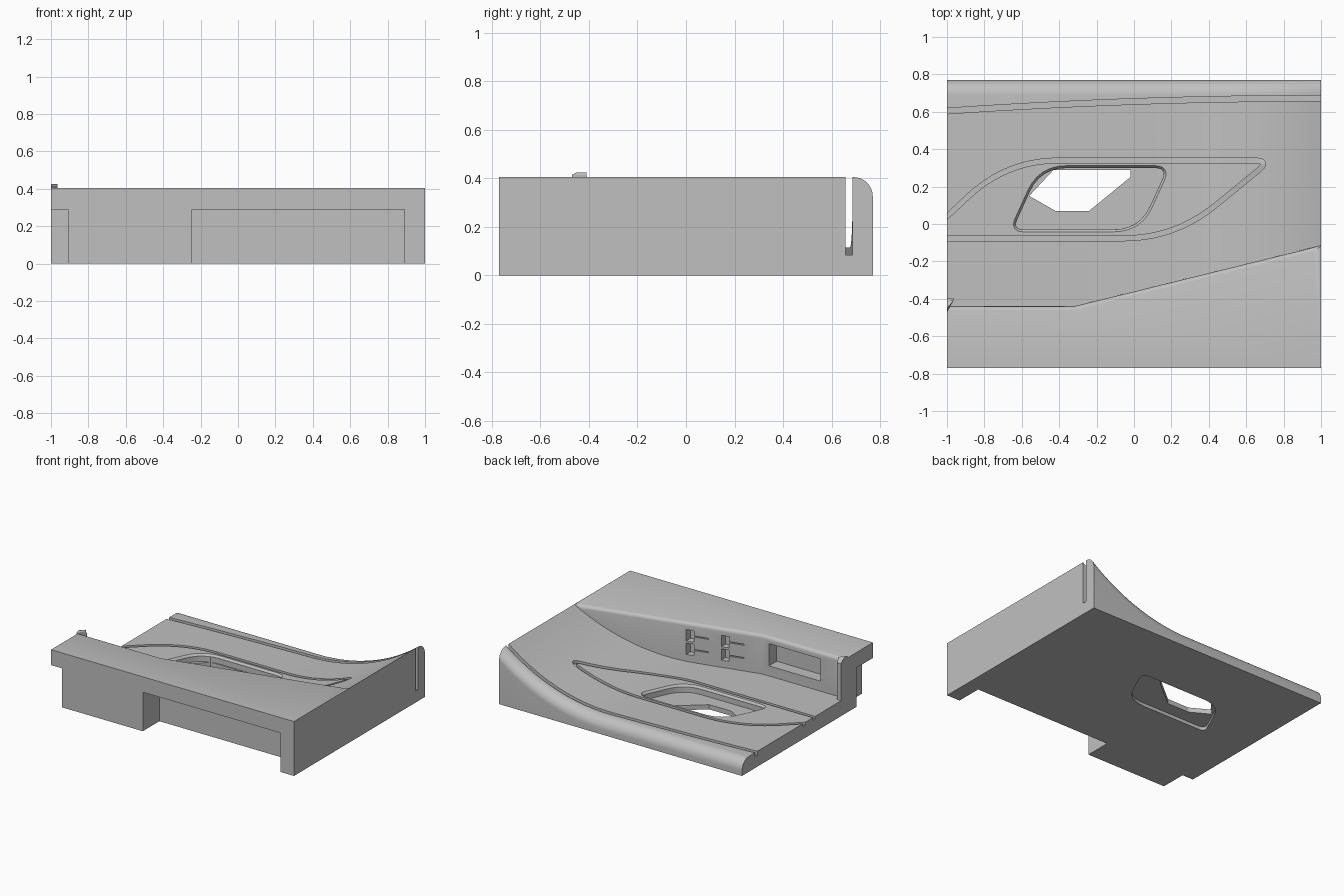
import bpy, bmesh, math
from mathutils import Vector

cube = bpy.data.objects.get("Cube")
if cube:
    bpy.data.objects.remove(cube)

HEIGHT, FLOOR, BACK, ROUND = 0.405, 0.115, 0.77, 0.08
RADIUS, BEND = 1.39, 0.15

grey = bpy.data.materials.new("plain_grey")
grey.use_nodes = True
colour = (0.53, 0.53, 0.53, 1)
grey.diffuse_color = colour
grey.node_tree.nodes["Principled BSDF"].inputs["Base Color"].default_value = colour


def loft(name, sections):
    """Closed solid through matching rings of points."""
    bm = bmesh.new()
    rings = [[bm.verts.new(p) for p in ring] for ring in sections]
    n = len(rings[0])
    for a, b in zip(rings, rings[1:]):
        for i in range(n):
            j = (i + 1) % n
            bm.faces.new((a[i], a[j], b[j], b[i]))
    bm.faces.new(rings[0][::-1])
    bm.faces.new(rings[-1])
    bmesh.ops.recalc_face_normals(bm, faces=bm.faces)
    if bm.calc_volume(signed=True) < 0:
        bmesh.ops.reverse_faces(bm, faces=bm.faces)
    mesh = bpy.data.meshes.new(name)
    bm.to_mesh(mesh)
    bm.free()
    mesh.materials.append(grey)
    obj = bpy.data.objects.new(name, mesh)
    bpy.context.collection.objects.link(obj)
    return obj


def prism(name, outline, z0, z1):
    return loft(name, [[(x, y, z) for x, y in outline] for z in (z0, z1)])


def box(name, x0, x1, y0, y1, z0, z1):
    return prism(name, [(x0, y0), (x1, y0), (x1, y1), (x0, y1)], z0, z1)


def rounded(corners, steps=6):
    """Round each (x, y, radius) corner of an outline."""
    pts = []
    for i, (x, y, r) in enumerate(corners):
        c = Vector((x, y))
        a = c + (Vector(corners[i - 1][:2]) - c).normalized() * r
        b = c + (Vector(corners[(i + 1) % len(corners)][:2]) - c).normalized() * r
        for k in range(steps + 1):
            t = k / steps
            pts.append(a * (1 - t) ** 2 + c * 2 * t * (1 - t) + b * t * t)
    return pts


def offset(path, d, closed=True):
    out = []
    for i, p in enumerate(path):
        a = path[i - 1] if closed or i else p
        b = path[(i + 1) % len(path)] if closed or i < len(path) - 1 else p
        t = (b - a).normalized()
        out.append(p + Vector((-t.y, t.x)) * d)
    return out


def floor_z(x):
    if x <= BEND:
        return FLOOR
    return FLOOR + RADIUS - math.sqrt(RADIUS ** 2 - (x - BEND) ** 2)


def wall_y(x):
    return -0.44 + max(0, x + 0.32) * 0.246


def volume(mesh):
    bm = bmesh.new()
    bm.from_mesh(mesh)
    v = bm.calc_volume(signed=True)
    bm.free()
    return v


body = box("body", -1, 1, -BACK, BACK, 0, HEIGHT)


def cut(tool):
    """Subtract a tool, keeping the first solver result that is sound."""
    before = volume(body.data)
    least = before - volume(tool.data) - 0.001
    for solver in ("MANIFOLD", "EXACT", "FLOAT"):
        mod = body.modifiers.new(tool.name, "BOOLEAN")
        mod.operation, mod.solver, mod.object = "DIFFERENCE", solver, tool
        bpy.context.view_layer.update()
        shape = body.evaluated_get(bpy.context.evaluated_depsgraph_get())
        mesh = bpy.data.meshes.new_from_object(shape)
        body.modifiers.remove(mod)
        if len(mesh.polygons) > 5 and max(least, 0.1) < volume(mesh) < before - 1e-7:
            body.data = mesh
            break
    bpy.data.objects.remove(tool)


# Hollow tray: upswept floor, rounded back edge, softened wall edge
def tray_ring(x):
    z, w, f = floor_z(x), wall_y(x), 0.025
    ring = [(w - f, 0.7), (w - f, max(HEIGHT + 0.001, z + 0.004))]
    for k in range(1, 5):
        a = math.radians(22.5 * k)
        ring.append((w - f + f * math.sin(a),
                     max(HEIGHT - f + f * math.cos(a), z + 0.0005 * (5 - k))))
    ring.append((w + 0.0005, z))
    for k in range(11):
        a = math.radians(9 * k)
        ring.append((BACK - ROUND + ROUND * math.sin(a), z - ROUND + ROUND * math.cos(a)))
    ring += [(1, z - ROUND), (1, 0.7)]
    return [(x, y, h) for y, h in ring]


stations = [-1.1, -0.32] + [BEND + 0.85 * i / 20 for i in range(21)] + [1.03]
cut(loft("tray_space", [tray_ring(x) for x in stations]))

# Underside notches along the front
cut(box("corner_notch", -1.1, -0.91, -1, -0.575, -0.1, 0.29))
cut(box("wide_notch", -0.245, 0.89, -1, -0.575, -0.1, 0.29))

# Long slot near the back edge
back_line = [Vector((x, 0.672 - 0.017 * (1 - x) ** 2)) for x in [-1.1 + 0.1 * i for i in range(23)]]
cut(prism("back_slot", offset(back_line, 0.015, False) + offset(back_line, -0.015, False)[::-1],
          0.085, 0.6))

# Shallow groove looping over the floor, following its height, open at one end
loop = rounded([(-1.3, -0.077, 0.05), (0.22, -0.077, 0.28), (0.73, 0.34, 0.09),
                (-0.68, 0.34, 0.28), (-1.3, -0.24, 0.05)], 10)
fine = []
for a, b in zip(loop, loop[1:]):
    n = max(1, int((b - a).length / 0.03))
    fine += [a.lerp(b, k / n) for k in range(n)]
fine = [p for p in fine if p.x > -1.05 and p.y > -0.08]
left, right = offset(fine, 0.013, False), offset(fine, -0.013, False)
cut(loft("floor_groove", [[(a.x, a.y, floor_z(c.x) - 0.02), (b.x, b.y, floor_z(c.x) - 0.02),
                           (b.x, b.y, floor_z(c.x) + 0.05), (a.x, a.y, floor_z(c.x) + 0.05)]
                          for a, b, c in zip(left, right, fine)]))

# Opening with chamfered rim, inner ledge and a through hole
opening = rounded([(-0.65, -0.03, 0.06), (0.03, -0.03, 0.14), (0.18, 0.3, 0.07), (-0.5, 0.3, 0.14)])
rim = offset(opening, -0.012)
cut(loft("opening_rim", [[(*p, z) for p in line] for line, z in
                         ((opening, FLOOR - 0.015), (rim, FLOOR), (rim, 0.3))]))
cut(prism("opening_top", offset(opening, 0.001), 0.06, 0.3))
cut(prism("opening_bottom", opening, -0.1, 0.025))
hole = [(-0.56, 0.15), (-0.42, 0.07), (-0.24, 0.07), (-0.02, 0.25), (-0.02, 0.29), (-0.43, 0.29)]
cut(prism("through_hole", hole, 0.01, 0.2))

# Rectangular pocket in the inner wall
cut(box("wall_pocket", -0.8, -0.375, -0.53, -0.4, 0.19, 0.355))


# Two by two sockets with thin slits in the slanted wall
def wall_box(name, x0, x1, depth, z0, z1):
    cut(prism(name, [(x0, wall_y(x0) - depth), (x1, wall_y(x1) - depth),
                     (x1, wall_y(x1) + 0.03), (x0, wall_y(x0) + 0.03)], z0, z1))


for x in (-0.06, 0.187):
    for z in (0.31, 0.21):
        wall_box("socket", x - 0.028, x + 0.028, 0.05, z - 0.042, z + 0.042)
        wall_box("slit", x - 0.13, x - 0.02, 0.01, z - 0.004, z + 0.004)

# Rounded catch at the end of the wall
profile = [(-0.47, 0.1), (-0.395, 0.1), (-0.395, 0.39), (-0.41, 0.408),
           (-0.43, 0.42), (-0.45, 0.425), (-0.47, 0.415)]
catch = loft("wall_catch", [[(x, max(y, low), z) for y, z in profile]
                            for x, low in ((-1, -0.47), (-0.965, -0.41))])

for obj in (body, catch):
    bpy.ops.object.select_all(action="DESELECT")
    obj.select_set(True)
    bpy.context.view_layer.objects.active = obj
    bpy.ops.object.shade_smooth_by_angle(angle=math.radians(25))
